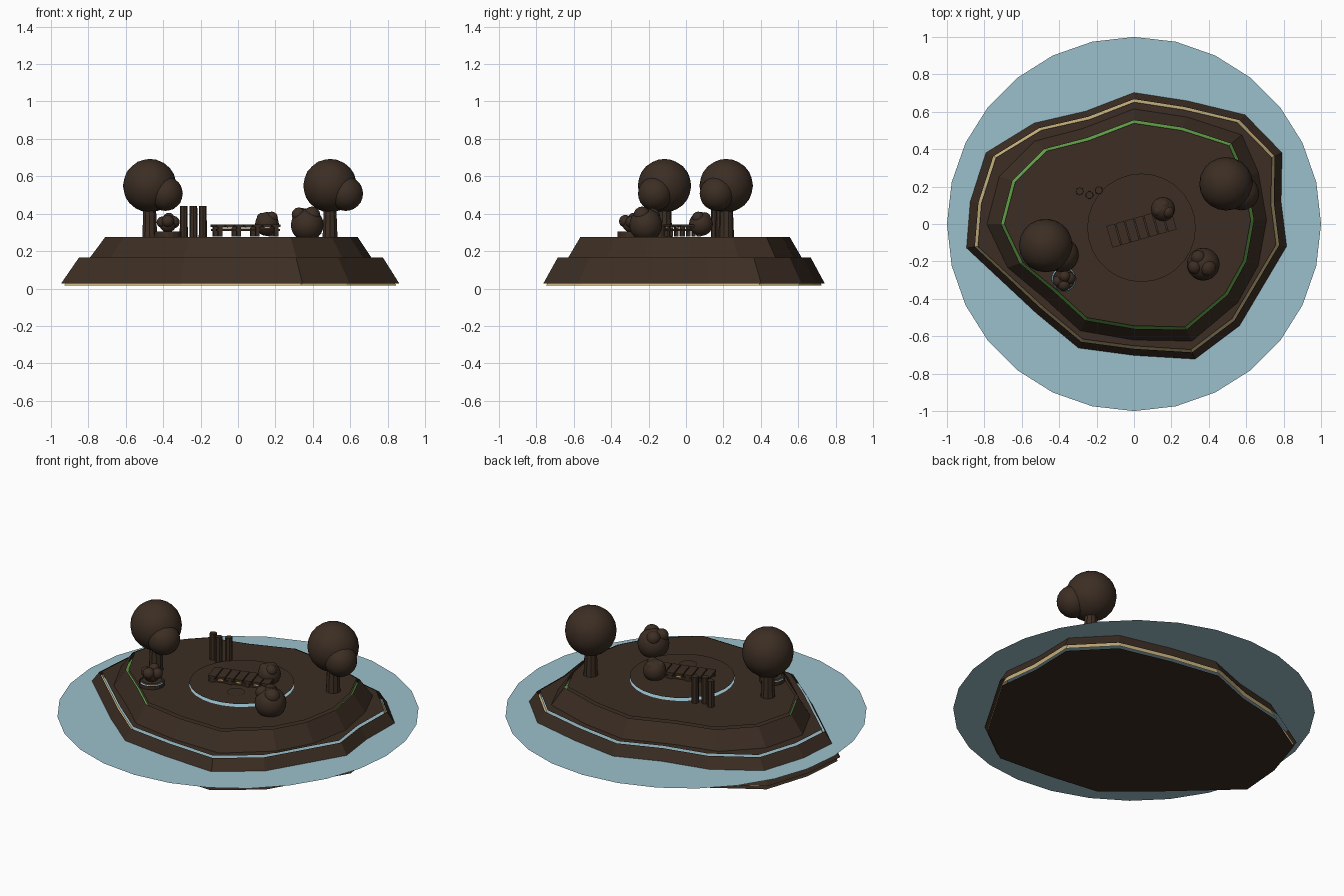
import bpy, bmesh, math
from mathutils import Vector, Matrix

if "Cube" in bpy.data.objects:
    bpy.data.objects.remove(bpy.data.objects["Cube"])


def mat(name, rgb):
    m = bpy.data.materials.new(name)
    m.diffuse_color = (*rgb, 1)
    m.use_nodes = True
    m.node_tree.nodes["Principled BSDF"].inputs["Base Color"].default_value = m.diffuse_color
    return m


BROWN = mat("dark brown", (0.045, 0.027, 0.017))
WATER = mat("water blue", (0.33, 0.53, 0.60))
SAND = mat("sand", (0.60, 0.47, 0.22))
GRASS = mat("grass green", (0.13, 0.38, 0.07))
POOL = mat("pale blue", (0.38, 0.64, 0.76))
GOLD = mat("gold wood", (0.60, 0.42, 0.12))


def finish(name, bm, material, smooth=False):
    me = bpy.data.meshes.new(name)
    bm.to_mesh(me)
    bm.free()
    me.materials.append(material)
    for p in me.polygons:
        p.use_smooth = smooth
    ob = bpy.data.objects.new(name, me)
    bpy.context.collection.objects.link(ob)
    return ob


def ring(cx, cy, r, n):
    return [(cx + r * math.sin(2 * math.pi * i / n), cy + r * math.cos(2 * math.pi * i / n))
            for i in range(n)]


def grow(pts, scale, out=0.0):
    """Scale an outline about the centre, then move it radially."""
    res = []
    for x, y in pts:
        v = Vector((x, y)) * scale
        res.append(tuple(v + v.normalized() * out))
    return res


def sheet(name, pts, z, material, down=False):
    bm = bmesh.new()
    f = bm.faces.new([bm.verts.new((x, y, z)) for x, y in pts])
    f.normal_update()
    if (f.normal.z > 0) == down:
        f.normal_flip()
    return finish(name, bm, material)


def band(name, low, z0, high, z1, material):
    """Open sloping wall between two outlines."""
    bm = bmesh.new()
    a = [bm.verts.new((x, y, z0)) for x, y in low]
    b = [bm.verts.new((x, y, z1)) for x, y in high]
    n = len(a)
    for i in range(n):
        j = (i + 1) % n
        bm.faces.new((a[j], a[i], b[i], b[j]))  # outlines run clockwise
    return finish(name, bm, material)


def blob(name, lobes):
    """Rounded foliage: list of (x, y, z, radius)."""
    bm = bmesh.new()
    for x, y, z, r in lobes:
        bmesh.ops.create_icosphere(bm, subdivisions=3, radius=r,
                                   matrix=Matrix.Translation((x, y, z)))
    return finish(name, bm, BROWN, True)


def post(name, x, y, z0, z1, r0, r1, n=10):
    bm = bmesh.new()
    bmesh.ops.create_cone(bm, cap_ends=True, segments=n, radius1=r0, radius2=r1, depth=z1 - z0,
                          matrix=Matrix.Translation((x, y, (z0 + z1) / 2)))
    ob = finish(name, bm, BROWN)
    bpy.context.view_layer.objects.active = ob
    ob.select_set(True)
    bpy.ops.object.shade_smooth_by_angle()
    ob.select_set(False)


# Island outlines, clockwise from the back
SHORE = [(0, .71), (.29, .665), (.6, .59), (.8, .385), (.795, .12), (.825, -.12), (.57, -.55),
         (.33, -.73), (0, -.71), (-.3, -.67), (-.53, -.48), (-.905, -.13), (-.885, .12),
         (-.8, .385), (-.54, .545), (-.26, .61)]
LAWN = [(0, .555), (.26, .515), (.52, .43), (.6, .25), (.64, .02), (.6, -.2), (.5, -.38),
        (.28, -.565), (0, -.56), (-.26, -.515), (-.43, -.36), (-.61, -.21), (-.71, 0),
        (-.65, .23), (-.48, .4), (-.25, .46)]

# Each tier: inner wall, outer brown wall, floating cap
for name, pts, z0, z1, s0, s1, inner in (
        ("beach", SHORE, .027, .165, 1.045, .94, SAND),
        ("lawn", LAWN, .165, .275, 1.115, 1.0, GRASS)):
    low, high = grow(pts, s0), grow(pts, s1)
    low_in, high_in = grow(pts, s0, -.016), grow(pts, s1, -.016)
    band(name + "_wall", low, z0, high, z1, BROWN)
    band(name + "_core", low_in, z0 - .011, high_in, z1 - .011, inner)
    sheet(name + "_top", high_in, z1 + .007, BROWN)
    if name == "beach":
        sheet("island_bottom", low_in, 0, BROWN, down=True)

# Water: flat sheet outside the shore
bm = bmesh.new()
outer = [bm.verts.new((x, y, .1)) for x, y in ring(0, 0, 1, 28)]
bm.faces.new(outer[::-1])
finish("water", bm, WATER)

# Pond and its cover, small pad
sheet("pond", ring(.04, -.02, .29, 28), .285, POOL)
sheet("pond_cover", ring(.04, -.02, .29, 28), .303, BROWN)
sheet("lily_pad", ring(.095, -.155, .05, 14), .309, BROWN)

# Trees
for i, (x, y) in enumerate([(-.472, -.115), (.492, .215)]):
    post(f"tree_trunk_{i}", x, y, .27, .47, .042, .034)
    blob(f"tree_crown_{i}", [(x, y, .55, .143), (x + .085, y - .05, .507, .092)])

# Bushes
blob("front_bush", [(.37, -.215, .34, .088), (.325, -.23, .395, .038), (.395, -.235, .393, .045),
                    (.345, -.18, .39, .04)])
blob("pond_bush", [(.155, .08, .345, .064), (.13, .07, .375, .03), (.18, .065, .378, .033),
                   (.16, .1, .375, .033)])
blob("planter_bush", [(-.375, -.295, .345, .045), (-.405, -.305, .355, .03),
                      (-.345, -.29, .355, .033), (-.375, -.325, .36, .033),
                      (-.37, -.28, .375, .03)])

# Planter with a pale rim
rim = (-.375, -.295)
band("planter_wall", ring(*rim, .072, 16), .275, ring(*rim, .072, 16), .304, BROWN)
band("planter_rim", ring(*rim, .066, 16), .28, ring(*rim, .058, 16), .304, POOL)
sheet("planter_top", ring(*rim, .055, 16), .31, BROWN)

# Three stakes
for i, (x, y) in enumerate([(-.29, .175), (-.238, .155), (-.188, .18)]):
    post(f"stake_{i}", x, y, .275, .44, .022, .02, 8)

# Footbridge: slats on two beams, gold deck showing between
BASE = Matrix.Translation((.04, -.02, 0)) @ Matrix.Rotation(math.radians(16), 4, 'Z')


def boxes(name, items, material):
    bm = bmesh.new()
    for cx, cy, cz, sx, sy, sz in items:
        bmesh.ops.create_cube(bm, size=1, matrix=BASE @ Matrix.Translation((cx, cy, cz))
                              @ Matrix.Diagonal((sx, sy, sz, 1)))
    return finish(name, bm, material)


SLATS = [-.155 + .0517 * i for i in range(7)]
boxes("bridge_slats", [(x, 0, .335, .046, .12, .014) for x in SLATS], BROWN)
boxes("bridge_beams", [(0, s * .048, .313, .35, .014, .012) for s in (-1, 1)], BROWN)
boxes("bridge_feet", [(x, s * .048, .307, .022, .018, .06) for x in SLATS[::2] for s in (-1, 1)],
      BROWN)
boxes("bridge_gold_trim", [(x, s * .056, .325, .03, .006, .008)
                           for x in SLATS[1::2] for s in (-1, 1)], GOLD)
